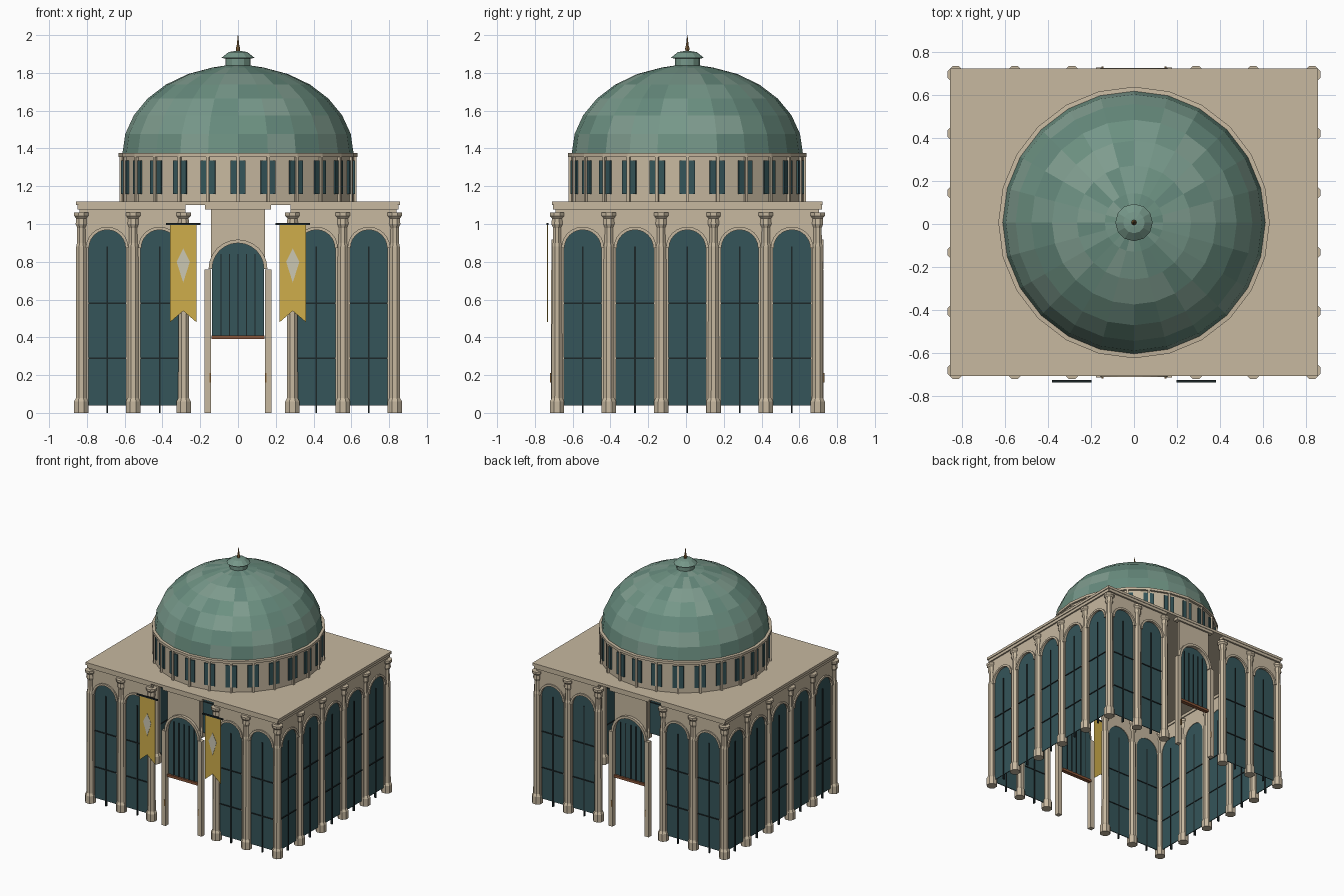
import bpy, bmesh, math, random
from mathutils import Matrix, Vector

if "Cube" in bpy.data.objects:
    bpy.data.objects.remove(bpy.data.objects["Cube"])

random.seed(4)


def mat(name, c):
    m = bpy.data.materials.new(name)
    m.diffuse_color = (*c, 1)
    m.use_nodes = True
    m.node_tree.nodes["Principled BSDF"].inputs["Base Color"].default_value = m.diffuse_color
    return m


STONE = mat("stone", (.57, .48, .35))
GLASS = mat("glass", (.035, .09, .10))
IRON = mat("iron", (.012, .02, .022))
GOLD = mat("gold_cloth", (.62, .42, .07))
PALE = mat("pale_cloth", (.6, .57, .45))
WOOD = mat("wood", (.25, .09, .04))
BRASS = mat("brass", (.3, .16, .05))
GREENS = [mat("copper_%d" % i, c) for i, c in enumerate(
    [(.15, .28, .22), (.18, .31, .25), (.13, .25, .20), (.21, .33, .27)])]

parts = {}


def part(name, *mats):
    if name not in parts:
        parts[name] = (bmesh.new(), mats)
    return parts[name][0]


def prism(bm, pts, d0, d1, M):
    """Outline in (u, z), extruded from depth d0 to d1 (outward = local -y)."""
    a = [bm.verts.new(M @ Vector((u, -d0, z))) for u, z in pts]
    b = [bm.verts.new(M @ Vector((u, -d1, z))) for u, z in pts]
    bm.faces.new(a)
    bm.faces.new(b[::-1])
    n = len(pts)
    for i in range(n):
        j = (i + 1) % n
        bm.faces.new((a[i], b[i], b[j], a[j]))


def box(bm, u0, u1, z0, z1, d0, d1, M):
    prism(bm, [(u0, z0), (u1, z0), (u1, z1), (u0, z1)], d0, d1, M)


def lathe(bm, profile, n, M, turn=0, mats=1):
    rings = []
    for r, z in profile:
        rings.append([bm.verts.new(M @ Vector((
            r * math.cos(turn + math.tau * i / n), r * math.sin(turn + math.tau * i / n), z)))
            for i in range(n)])
    for p, q in zip(rings, rings[1:]):
        for i in range(n):
            j = (i + 1) % n
            f = bm.faces.new((p[i], p[j], q[j], q[i]))
            f.material_index = random.randrange(mats)
    bm.faces.new(rings[-1])
    bm.faces.new(rings[0][::-1])


def arc(c, r, z, n=12):
    return [(c + r * math.cos(math.pi * i / n), z + r * math.sin(math.pi * i / n))
            for i in range(n + 1)]


def archivolt(bm, c, ri, ro, z, d0, d1, M):
    prism(bm, arc(c, ro, z) + arc(c, ri, z)[::-1], d0, d1, M)


PITCH, G, SPRING = .277, .1, .872


def bay(c, D, M):
    # wall with arched opening
    h = PITCH / 2
    prism(part("walls", STONE),
          [(c - h, 0), (c - h, 1.08), (c + h, 1.08), (c + h, 0), (c + G, 0)]
          + arc(c, G, SPRING) + [(c - G, 0)], D - .012, D + .008, M)
    archivolt(part("window_arches", STONE), c, .097, .113, SPRING, D, D + .018, M)
    # glazing and bars
    prism(part("window_glass", GLASS), [(c - G, .04), (c + G, .04)] + arc(c, G, SPRING),
          D - .008, D - .002, M)
    bars = part("window_bars", IRON)
    box(bars, c - .004, c + .004, 0, .88, D - .012, D + .004, M)
    for z in (.29, .58):
        box(bars, c - G, c + G, z - .004, z + .004, D - .012, D + .004, M)


COLUMN = [(.041, 0), (.041, .06), (.031, .078), (.029, .88), (.024, .9), (.023, .98),
          (.032, 1.0), (.029, 1.03), (.041, 1.043), (.041, 1.06)]


def column(u, D, M):
    lathe(part("columns", STONE), COLUMN, 8, M @ Matrix.Translation((u, -D, 0)), math.pi / 8)


def portal(D, M):
    # wall panel over the door, broken away from the side bays
    R, s = .137, .762
    prism(part("portal_panels", STONE), [(-.142, s), (-.142, 1.1), (.142, 1.1), (.142, s)]
          + arc(0, R, s), D - .01, D + .008, M)
    archivolt(part("portal_arches", STONE), 0, R, .156, s, D, D + .03, M)
    prism(part("portal_glass", GLASS), [(-R, .41), (R, .41)] + arc(0, R, s),
          D - .006, D, M)
    for i in range(-2, 3):
        box(part("portal_bars", IRON), i * .045 - .003, i * .045 + .003, .41, .84,
            D - .01, D + .006, M)
    box(part("portal_lintels", WOOD), -.14, .14, .39, .41, D - .015, D + .015, M)
    for sd in (-1, 1):
        a, b = sorted((sd * .142, sd * .178))
        box(part("portal_jambs", STONE), a, b, 0, .76, D - .005, D + .032, M)
        a, b = sorted((sd * .143, sd * .152))
        box(part("door_hinges", BRASS), a, b, .16, .21, D + .03, D + .036, M)


CY = .007
base = Matrix.Translation((0, CY, 0))

# four facades
for k in range(4):
    M = base @ Matrix.Rotation(k * math.pi / 2, 4, 'Z')
    fascia = part("fascia", STONE)
    if k % 2 == 0:
        D = .69
        for c in (-.6925, -.4155, .4155, .6925):
            bay(c, D, M)
        for u in (-.83, -.555, -.288, .288, .555, .83):
            column(u, D, M)
        portal(D, M)
        for a, b in ((-.845, -.277), (-.175, .175), (.277, .845)):
            box(fascia, a, b, 1.078, 1.1, D - .02, D + .022, M)
    else:
        D = .83
        for i in range(-2, 3):
            bay(i * PITCH, D, M)
        for i in (-1.5, -.5, .5, 1.5):
            column(i * PITCH, D, M)
        box(fascia, -.705, .705, 1.078, 1.1, D - .02, D + .02, M)

# roof slab
box(part("roof_slab", STONE), -.857, .857, 1.1, 1.12, -.716, .716, base)

# banners on the front
for c in (-.29, .29):
    prism(part("banners", GOLD), [(c - .07, 1.0), (c - .07, .48), (c, .54), (c + .07, .48),
                                  (c + .07, 1.0)], .738, .742, base)
    prism(part("banner_diamonds", PALE), [(c, .69), (c + .035, .8), (c, .87), (c - .035, .8)],
          .742, .744, base)
    box(part("banner_rods", IRON), c - .092, c + .092, .996, 1.006, .734, .746, base)

# drum with paired windows and ribs
N = 24
lathe(part("drum", STONE), [(.615, 1.115), (.615, 1.355), (.632, 1.355), (.632, 1.375),
                            (.6, 1.378)], N, base)
for i in range(N):
    M = base @ Matrix.Rotation(math.tau * i / N, 4, 'Z')
    for s in (-1, 1):
        a, b = sorted((s * .006, s * .041))
        box(part("drum_windows", GLASS), a, b, 1.16, 1.335, .60, .619, M)
    box(part("drum_ribs", STONE), -.008, .008, 1.12, 1.36, .60, .628, M)

# faceted copper dome, lantern and spire
dome = [(max(.06, .612 * math.cos(math.pi / 2 * i / 7)),
         1.373 + .467 * math.sin(math.pi / 2 * i / 7)) for i in range(8)]
lathe(part("dome", *GREENS), dome, N, base, 0, 4)
lathe(part("lantern", GREENS[1]), [(.066, 1.83), (.066, 1.875), (.087, 1.88), (.05, 1.91),
                                   (.02, 1.915)], 12, base)
lathe(part("spire", BRASS), [(.008, 1.91), (.012, 1.93), (.007, 1.945), (.001, 2.0)], 8, base)

for name, (bm, mats) in parts.items():
    bmesh.ops.recalc_face_normals(bm, faces=bm.faces)
    me = bpy.data.meshes.new(name)
    bm.to_mesh(me)
    bm.free()
    for m in mats:
        me.materials.append(m)
    bpy.context.collection.objects.link(bpy.data.objects.new(name, me))
